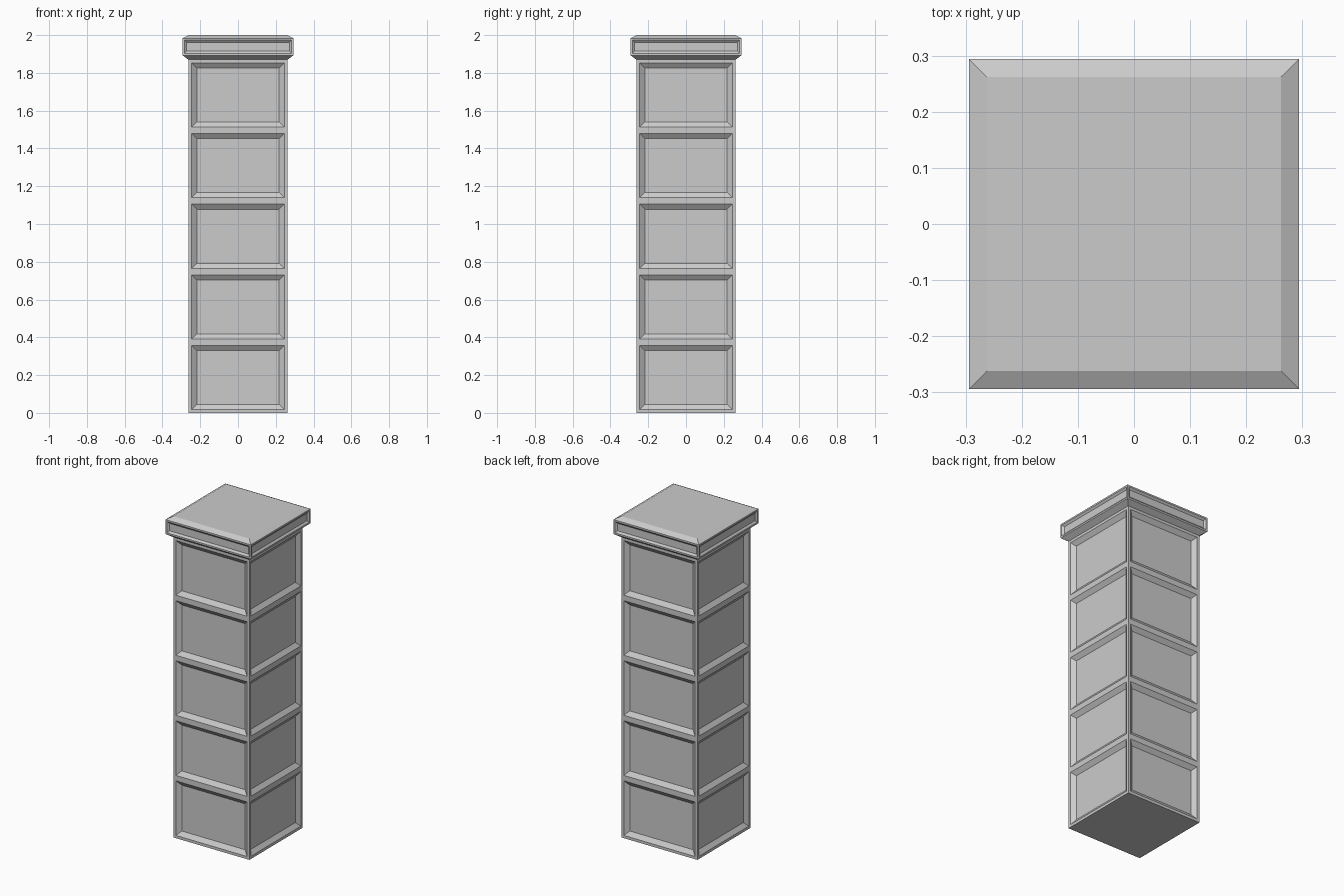
import bpy, bmesh

if "Cube" in bpy.data.objects:
    bpy.data.objects.remove(bpy.data.objects["Cube"])


def stacked_block(name, profile, panelled, frame, bevel, depth, caps):
    """Square rings joined by side walls; chosen wall rows get sunken panels."""
    bm = bmesh.new()
    rings = [[bm.verts.new((sx * r, sy * r, z))
              for sx, sy in ((-1, -1), (1, -1), (1, 1), (-1, 1))]
             for r, z in profile]
    panels = []
    for row, (lo, hi) in enumerate(zip(rings, rings[1:])):
        for i in range(4):
            j = (i + 1) % 4
            face = bm.faces.new((lo[i], lo[j], hi[j], hi[i]))
            if row in panelled:
                panels.append(face)
    if "bottom" in caps:
        bm.faces.new(rings[0][::-1])
    if "top" in caps:
        bm.faces.new(rings[-1])
    bm.normal_update()
    # flat frame, then a sloped edge down to the sunken panel
    bmesh.ops.inset_individual(bm, faces=panels, thickness=frame, use_even_offset=True)
    bmesh.ops.inset_individual(bm, faces=panels, thickness=bevel, depth=-depth,
                               use_even_offset=True)
    mesh = bpy.data.meshes.new(name)
    bm.to_mesh(mesh)
    bm.free()
    obj = bpy.data.objects.new(name, mesh)
    bpy.context.collection.objects.link(obj)
    return obj


HALF, CAP_HALF, TOP, ROWS = 0.262, 0.294, 1.87, 5

# Shaft: five equal rows of sunken panels on each side
stacked_block("pillar_shaft", [(HALF, TOP * k / ROWS) for k in range(ROWS + 1)],
              range(ROWS), 0.017, 0.027, 0.02, ("bottom",))

# Cap: flares out, panelled edge band, bevelled flat top
stacked_block("pillar_cap",
              [(HALF, TOP), (CAP_HALF, 1.893), (CAP_HALF, 1.983), (HALF, 2.0)],
              (1,), 0.01, 0.012, 0.01, ("top",))
